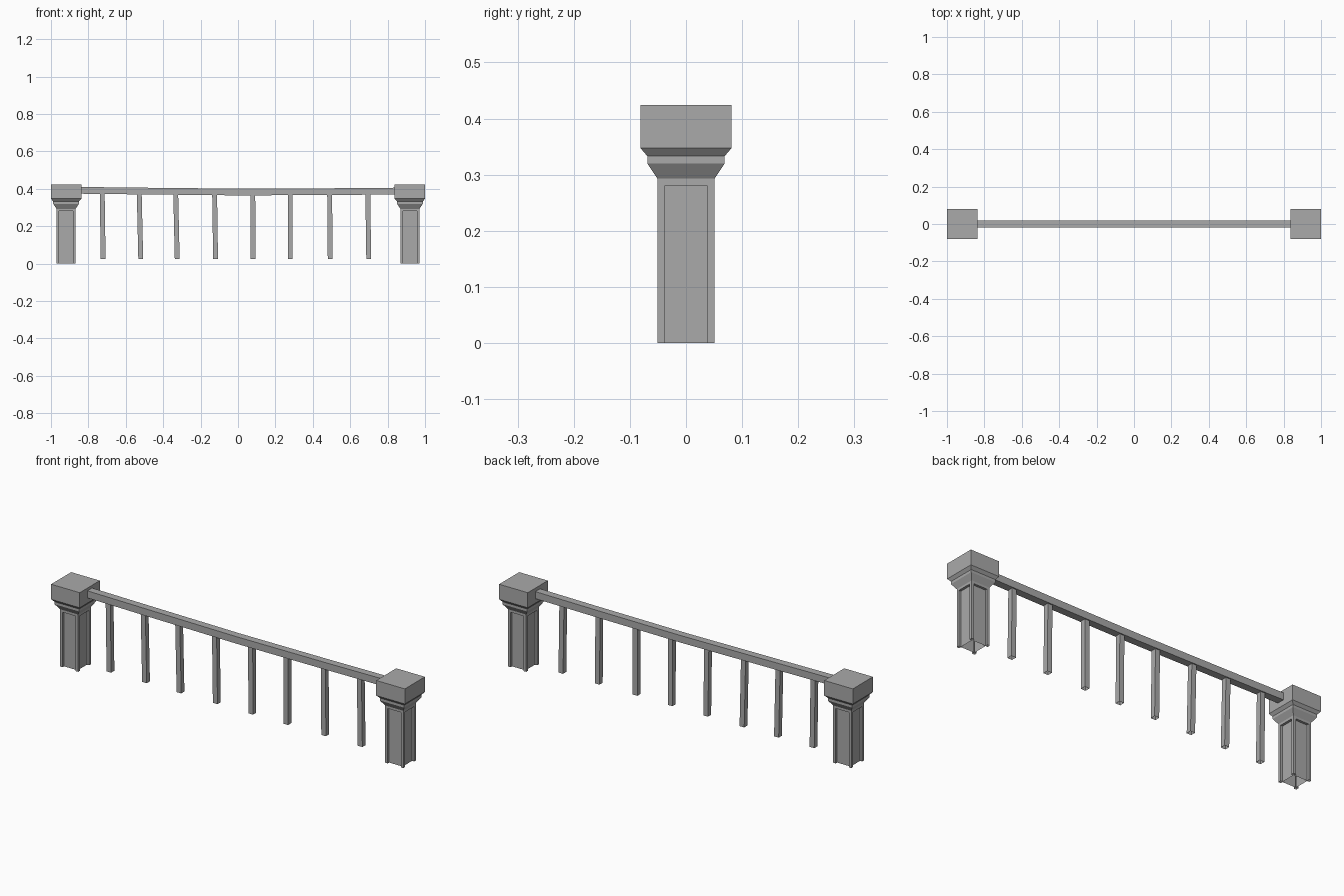
import bpy
import bmesh
from math import pi
from mathutils import Matrix, Vector

cube = bpy.data.objects.get("Cube")
if cube:
    bpy.data.objects.remove(cube, do_unlink=True)

# One stone grey for everything
stone = bpy.data.materials.new("stone_grey")
stone.use_nodes = True
GREY = (0.4, 0.4, 0.4, 1)
stone.diffuse_color = GREY
stone.node_tree.nodes["Principled BSDF"].inputs["Base Color"].default_value = GREY


def finish(bm, name, x=0):
    mesh = bpy.data.meshes.new(name)
    bmesh.ops.remove_doubles(bm, verts=bm.verts, dist=0.0001)
    bm.to_mesh(mesh)
    bm.free()
    mesh.materials.append(stone)
    obj = bpy.data.objects.new(name, mesh)
    obj.location.x = x
    bpy.context.collection.objects.link(obj)
    return obj


def square(bm, x, z, half_x, half_y):
    return [bm.verts.new((x + sx * half_x, sy * half_y, z))
            for sx, sy in ((-1, -1), (1, -1), (1, 1), (-1, 1))]


def bridge(bm, low, high):
    n = len(low)
    for i in range(n):
        j = (i + 1) % n
        bm.faces.new((low[i], low[j], high[j], high[i]))


# Gate post: moulded square capital over a shaft with four sunken panels
SHAFT, PANEL, DEPTH = 0.051, 0.037, 0.012
PANEL_TOP, SHAFT_TOP = 0.281, 0.293


def make_post(name, x):
    bm = bmesh.new()
    profile = [(SHAFT, SHAFT_TOP), (0.069, 0.32), (0.069, 0.333),
               (0.081, 0.347), (0.081, 0.424)]
    rings = [square(bm, 0, z, h, h) for h, z in profile]
    for low, high in zip(rings, rings[1:]):
        bridge(bm, low, high)
    bm.faces.new(rings[-1])

    out, sunk = -SHAFT, -SHAFT + DEPTH
    for side in range(4):
        turn = Matrix.Rotation(side * pi / 2, 3, 'Z')

        def quad(*points):
            bm.faces.new([bm.verts.new(turn @ Vector(p)) for p in points])

        def upright(x0, y0, x1, y1, z0, z1):
            quad((x0, y0, z0), (x1, y1, z0), (x1, y1, z1), (x0, y0, z1))

        upright(-SHAFT, out, -PANEL, out, 0, PANEL_TOP)
        upright(PANEL, out, SHAFT, out, 0, PANEL_TOP)
        upright(-SHAFT, out, SHAFT, out, PANEL_TOP, SHAFT_TOP)
        upright(-PANEL, sunk, PANEL, sunk, 0, PANEL_TOP)
        upright(-PANEL, out, -PANEL, sunk, 0, PANEL_TOP)
        upright(PANEL, sunk, PANEL, out, 0, PANEL_TOP)
        quad((-PANEL, sunk, PANEL_TOP), (PANEL, sunk, PANEL_TOP),
             (PANEL, out, PANEL_TOP), (-PANEL, out, PANEL_TOP))
    finish(bm, name, x)


make_post("left_post", 0.919)
make_post("right_post", -0.919)

# Handrail: square bar that sags slightly between the posts
bm = bmesh.new()
sag = [(-0.85, 0.392), (-0.5, 0.388), (0, 0.383), (0.5, 0.385), (0.85, 0.388)]
rings = [[bm.verts.new((x, sy * 0.019, z + sz * 0.018))
          for sy, sz in ((-1, -1), (-1, 1), (1, 1), (1, -1))] for x, z in sag]
for a, b in zip(rings, rings[1:]):
    bridge(bm, b, a)
bm.faces.new(reversed(rings[0]))
bm.faces.new(rings[-1])
bmesh.ops.recalc_face_normals(bm, faces=bm.faces)
finish(bm, "handrail")

# Balusters: slightly leaning, hanging below the rail, open at the foot
tops = [-0.726, -0.528, -0.333, -0.125, 0.079, 0.279, 0.49, 0.694]
leans = [0.005, 0.008, 0.008, 0.005, 0.002, 0, 0.003, 0.005]
for i, (x, lean) in enumerate(zip(tops, leans), 1):
    bm = bmesh.new()
    foot = square(bm, lean, 0.024, 0.013, 0.013)
    head = square(bm, 0, 0.376, 0.013, 0.013)
    bridge(bm, foot, head)
    bm.faces.new(head)
    finish(bm, f"baluster_{i}", x)
